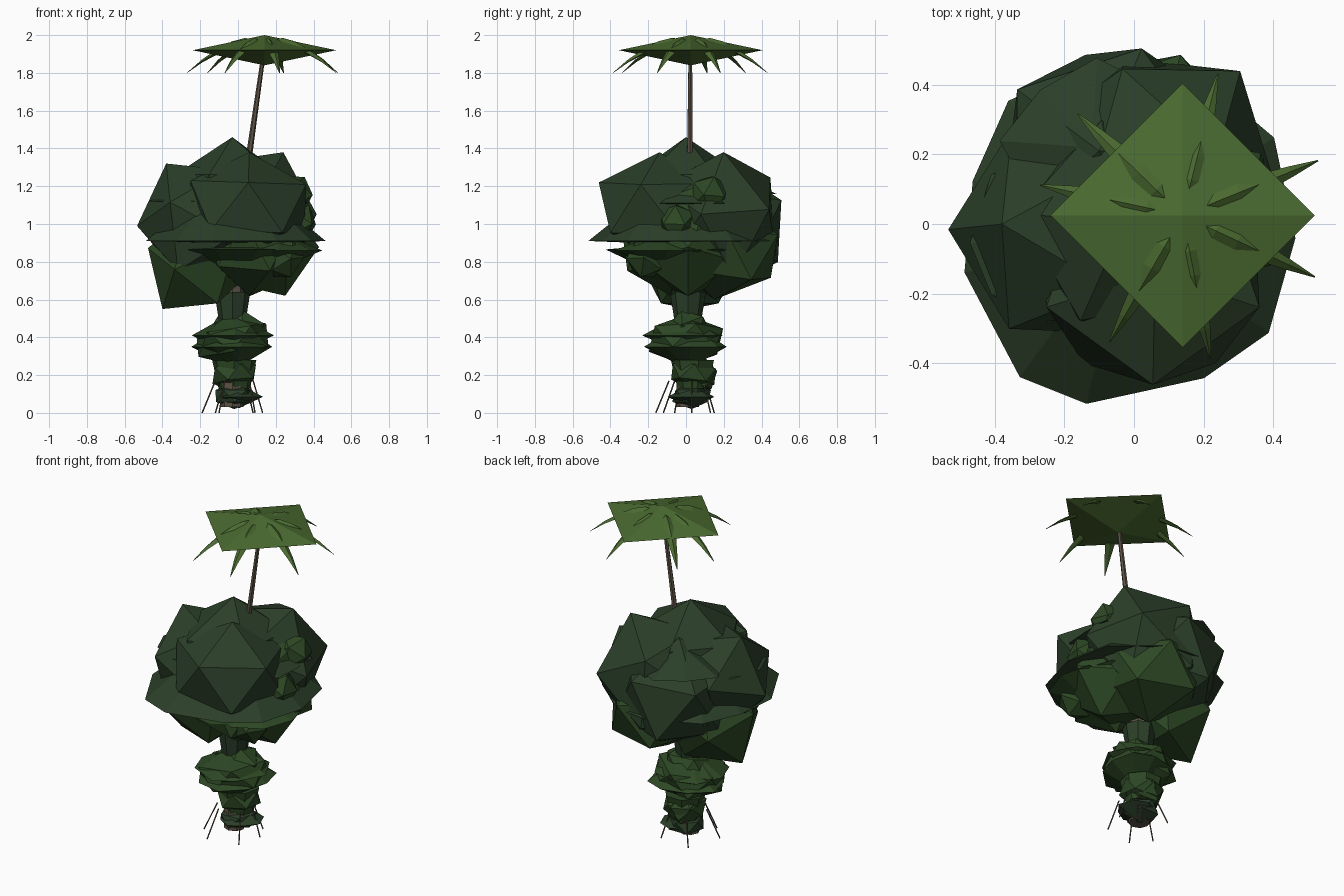
import bpy, bmesh, random
from math import radians, sin, cos, pi, tau
from mathutils import Vector, Matrix

if "Cube" in bpy.data.objects:
    bpy.data.objects.remove(bpy.data.objects["Cube"])

random.seed(4)


def material(name, r, g, b):
    m = bpy.data.materials.new(name)
    m.diffuse_color = (r, g, b, 1)
    m.use_nodes = True
    m.node_tree.nodes["Principled BSDF"].inputs["Base Color"].default_value = m.diffuse_color
    return m


DARK = material("dark_leaf", 0.024, 0.05, 0.022)
MID = material("mid_leaf", 0.026, 0.065, 0.018)
LIGHT = material("light_leaf", 0.07, 0.145, 0.03)
BARK = material("bark", 0.11, 0.085, 0.06)


def finish(name, bm, mat):
    bmesh.ops.recalc_face_normals(bm, faces=bm.faces[:])
    me = bpy.data.meshes.new(name)
    bm.to_mesh(me)
    bm.free()
    me.materials.append(mat)
    ob = bpy.data.objects.new(name, me)
    bpy.context.collection.objects.link(ob)
    return ob


def clump(name, centre, pole, width, mat, twist=0):
    """Twenty-sided leaf mass whose top corner sits at the point pole."""
    bm = bmesh.new()
    bmesh.ops.create_icosphere(bm, subdivisions=1, radius=1)
    c, d = Vector(centre), Vector(pole) - Vector(centre)
    turn = Vector((0, 0, 1)).rotation_difference(d).to_matrix().to_4x4()
    bm.transform(Matrix.Translation(c) @ turn
                 @ Matrix.Rotation(radians(twist), 4, 'Z')
                 @ Matrix.Diagonal((width, width, d.length, 1)))
    return finish(name, bm, mat)


def leaf_shelf(name, centre, radius, up, down, mat, sides=9, ragged=0.1):
    """Ragged disc of leaves with a shallow point above and below."""
    bm = bmesh.new()
    x, y, z = centre
    top = bm.verts.new((x, y, z + up))
    low = bm.verts.new((x, y, z - down))
    ring = []
    for i in range(sides):
        a = tau * i / sides + random.uniform(-0.1, 0.1)
        r = radius * (1 - ragged * 2 * random.random())
        ring.append(bm.verts.new((x + r * cos(a), y + r * sin(a), z)))
    for a, b in zip(ring, ring[1:] + ring[:1]):
        bm.faces.new((a, b, top))
        bm.faces.new((b, a, low))
    return finish(name, bm, mat)


def rod(name, a, b, r1, r2, mat, sides=6):
    a, b = Vector(a), Vector(b)
    d = b - a
    bm = bmesh.new()
    bmesh.ops.create_cone(bm, cap_ends=True, segments=sides, radius1=r1,
                          radius2=r2, depth=d.length)
    bm.transform(Matrix.Translation((a + b) / 2)
                 @ d.to_track_quat('Z', 'Y').to_matrix().to_4x4())
    return finish(name, bm, mat)


def frond(name, hub, angle, reach, mat):
    """Drooping blade with a diamond section that tapers to a tip."""
    # distance share, height, half width
    path = [(0.10, 1.970, 0.010), (0.25, 1.975, 0.028), (0.42, 1.955, 0.033),
            (0.60, 1.918, 0.027), (0.80, 1.867, 0.016), (1.0, 1.80, 0.002)]
    bm = bmesh.new()
    out = Vector((cos(angle), sin(angle), 0))
    side = Vector((-sin(angle), cos(angle), 0))
    rows = []
    for t, z, w in path:
        p = Vector((hub[0], hub[1], z)) + out * reach * t
        h = Vector((0, 0, w * 0.35))
        rows.append([bm.verts.new(q) for q in
                     (p + side * w - h, p + h, p - side * w - h, p - 2 * h)])
    for r, s in zip(rows, rows[1:]):
        for k in range(4):
            n = (k + 1) % 4
            bm.faces.new((r[k], r[n], s[n], s[k]))
    bm.faces.new(rows[0])
    bm.faces.new(rows[-1])
    return finish(name, bm, mat)


# Stilt roots
ROOTS = [((-0.19, -0.06), (-0.12, -0.03)), ((-0.10, -0.16), (-0.07, -0.09)),
         ((0.09, -0.12), (0.06, -0.06)), ((0.13, 0.03), (0.08, 0.03)),
         ((0.08, 0.13), (0.04, 0.09)), ((-0.12, 0.15), (-0.07, 0.10))]
for i, (foot, head) in enumerate(ROOTS):
    rod(f"stilt_root_{i}", (*foot, 0), (*head, 0.17), 0.004, 0.004, BARK, 5)

# Main trunk
rod("trunk", (-0.03, 0.01, 0.03), (-0.03, 0.01, 0.8), 0.06, 0.06, BARK, 8)
rod("trunk_collar", (-0.03, 0.01, 0.48), (-0.03, 0.01, 0.64), 0.07, 0.095, DARK, 8)

# Undergrowth around the trunk
clump("base_clump", (-0.02, 0.03, 0.09), (-0.02, 0.03, 0.16), 0.115, DARK, 20)
leaf_shelf("base_shelf", (0.005, 0.03, 0.085), 0.13, 0.07, 0.06, DARK, 8)
rod("low_core", (-0.02, 0.04, 0.13), (-0.02, 0.04, 0.28), 0.085, 0.12, MID, 7)
clump("low_clump", (-0.02, 0.04, 0.205), (-0.03, 0.05, 0.29), 0.135, MID)
clump("low_side_clump", (-0.03, 0.06, 0.2), (0.06, 0.08, 0.25), 0.11, MID, 30)
clump("waist_clump", (-0.03, 0.0, 0.385), (-0.05, 0.0, 0.52), 0.22, MID, 15)
clump("waist_upper_clump", (-0.02, 0.02, 0.43), (0.14, -0.02, 0.47), 0.12, MID, 40)
leaf_shelf("waist_shelf", (-0.02, 0.01, 0.35), 0.24, 0.14, 0.12, MID, 9)
leaf_shelf("waist_top_shelf", (-0.03, 0.0, 0.41), 0.235, 0.12, 0.10, MID, 8)

# Large crown, one overlapping mass per direction
clump("crown_centre", (-0.03, 0.0, 1.10), (-0.03, 0.0, 1.46), 0.34, DARK, 30)
clump("crown_front", (0.05, -0.14, 1.09), (0.06, -0.14, 1.38), 0.36, DARK, -90)
clump("crown_left", (-0.19, -0.02, 1.01), (-0.38, 0.0, 1.32), 0.34, DARK, 36)
clump("crown_back", (0.06, 0.17, 1.02), (0.24, 0.20, 1.38), 0.36, DARK, 54)
clump("crown_back_left", (-0.06, 0.19, 0.98), (-0.10, 0.21, 1.32), 0.36, DARK, 0)
clump("crown_low_left", (-0.17, 0.02, 0.84), (-0.40, 0.02, 0.55), 0.29, MID, 0)
clump("crown_low_right", (0.13, 0.01, 0.89), (0.25, 0.01, 0.62), 0.30, MID, 36)
clump("crown_low_front", (0.08, -0.10, 0.90), (0.06, -0.08, 0.62), 0.27, MID, 12)
clump("crown_low_back", (0.04, 0.19, 0.87), (0.02, 0.15, 0.60), 0.33, MID, 54)
clump("crown_right", (0.13, 0.05, 1.04), (0.32, 0.12, 1.22), 0.26, MID, 0)

# Leaf shelves breaking out of the crown
leaf_shelf("brim_shelf", (-0.02, -0.02, 0.91), 0.53, 0.40, 0.02, DARK, 11, 0.08)
leaf_shelf("under_brim_shelf", (-0.01, 0.0, 0.865), 0.46, 0.04, 0.20, MID, 10)
leaf_shelf("right_shelf", (0.16, 0.03, 1.11), 0.27, 0.14, 0.02, DARK, 9)
leaf_shelf("left_shelf", (-0.22, -0.03, 1.12), 0.28, 0.10, 0.03, DARK, 8)
leaf_shelf("back_shelf", (-0.12, 0.22, 1.16), 0.27, 0.12, 0.03, DARK, 8)
leaf_shelf("front_right_shelf", (0.20, -0.12, 0.86), 0.29, 0.10, 0.10, MID, 8)

# Small sprigs on the right and back of the crown
for i, (deg, z) in enumerate([(-40, 0.82), (-8, 1.0), (22, 1.15), (48, 1.06)]):
    a = radians(deg)
    c = Vector((0.31 * cos(a), 0.33 * sin(a), z))
    clump(f"sprig_{i}", c, c + Vector((0.07 * cos(a), 0.07 * sin(a), 0.10)),
          0.11, MID, 25 * i)

# Tall palm: thin trunk, four-sided cap and drooping fronds
HUB = (0.14, 0.025)
rod("palm_trunk", (0.05, 0.02, 1.30), (0.135, 0.023, 1.90), 0.017, 0.011, BARK, 6)
bm = bmesh.new()
bmesh.ops.create_cone(bm, segments=4, radius1=0.38, radius2=0, depth=0.08,
                      matrix=Matrix.Translation((0, 0, 0.04)))
bmesh.ops.create_cone(bm, segments=4, radius1=0, radius2=0.38, depth=0.08,
                      matrix=Matrix.Translation((0, 0, -0.04)))
bmesh.ops.remove_doubles(bm, verts=bm.verts[:], dist=0.001)
bm.transform(Matrix.Translation((*HUB, 1.92)))
finish("palm_cap", bm, LIGHT)
for i, deg in enumerate((22, 76, 136, 168, 240, 281, 335)):
    frond(f"palm_frond_{i}", HUB, radians(deg), 0.42, LIGHT)
